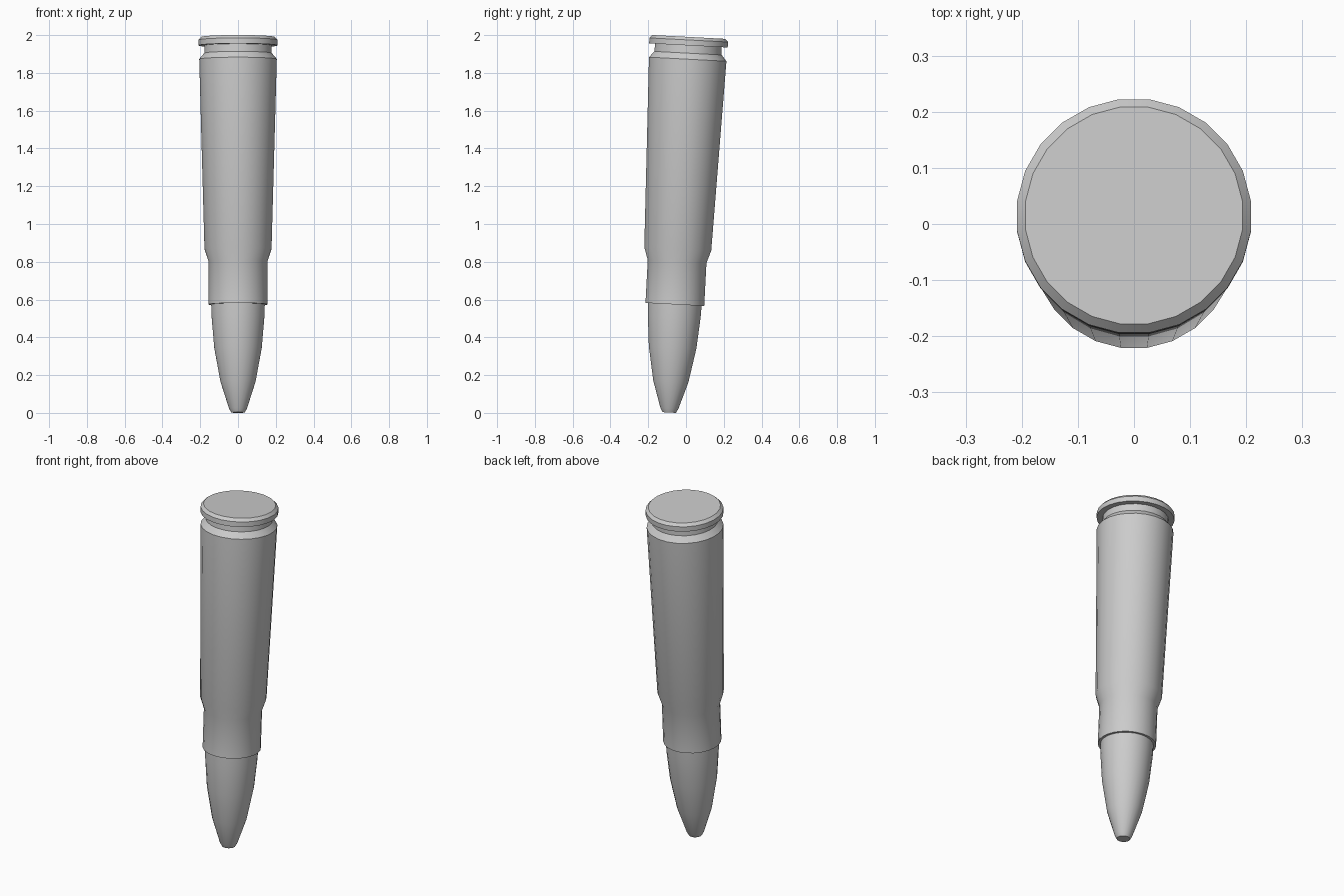
import bpy, bmesh, math
from mathutils import Matrix

if "Cube" in bpy.data.objects:
    bpy.data.objects.remove(bpy.data.objects["Cube"])

SIDES = 24
TILT = math.radians(3.0)
# whole model leans slightly towards +y at the top
LEAN = Matrix.Translation((0, -0.089, 0.002)) @ Matrix.Rotation(-TILT, 4, 'X')


def lathe(name, profile):
    """Spin (radius, height) pairs round the leaning axis and cap both ends."""
    bm = bmesh.new()
    rings = []
    for r, h in profile:
        rings.append([bm.verts.new((r * math.cos(a), r * math.sin(a), h))
                      for a in ((i + 0.5) * 2 * math.pi / SIDES for i in range(SIDES))])
    for low, high in zip(rings, rings[1:]):
        for i in range(SIDES):
            j = (i + 1) % SIDES
            bm.faces.new((low[i], low[j], high[j], high[i]))
    bm.faces.new(rings[0][::-1])
    bm.faces.new(rings[-1])
    bm.transform(LEAN)
    bmesh.ops.recalc_face_normals(bm, faces=bm.faces)
    mesh = bpy.data.meshes.new(name)
    bm.to_mesh(mesh)
    bm.free()
    obj = bpy.data.objects.new(name, mesh)
    bpy.context.collection.objects.link(obj)
    bpy.ops.object.select_all(action='DESELECT')
    obj.select_set(True)
    bpy.context.view_layer.objects.active = obj
    bpy.ops.object.shade_smooth_by_angle(angle=math.radians(30))
    return obj


# tapered tip, seated a little way into the neck
lathe("tip", [(0.036, 0.0), (0.048, 0.022), (0.094, 0.165), (0.127, 0.345),
              (0.141, 0.51), (0.144, 0.60)])

# casing: neck, shoulder, body, groove and rim
lathe("casing", [(0.157, 0.573), (0.157, 0.80), (0.179, 0.868), (0.207, 1.873),
                 (0.180, 1.905), (0.178, 1.946), (0.210, 1.946), (0.210, 1.975),
                 (0.195, 1.991)])
